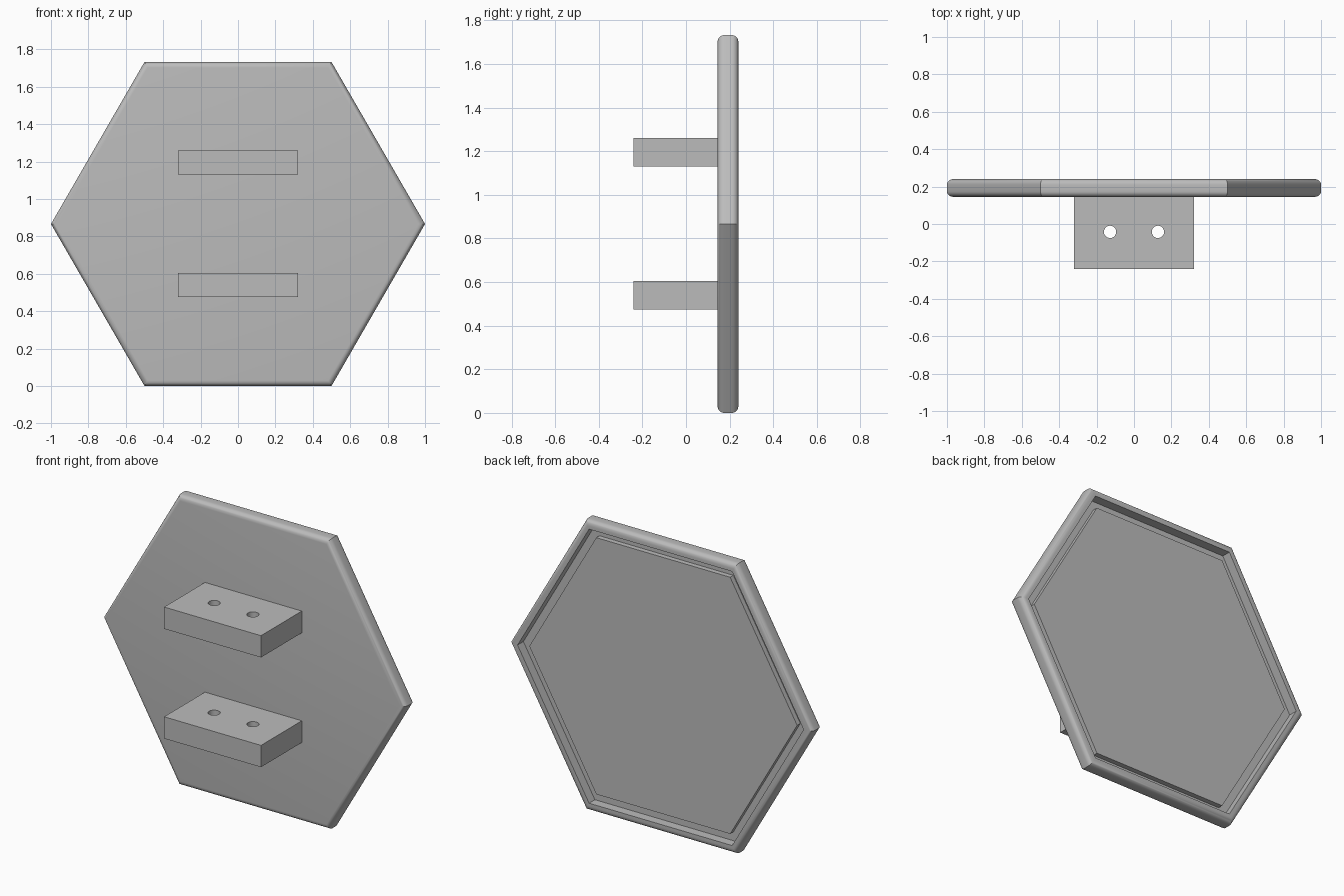
import bpy, bmesh, math

cube = bpy.data.objects.get("Cube")
if cube:
    bpy.data.objects.remove(cube, do_unlink=True)

grey = bpy.data.materials.new("plain grey")
grey.use_nodes = True
grey.diffuse_color = (0.5, 0.5, 0.5, 1)
grey.node_tree.nodes["Principled BSDF"].inputs["Base Color"].default_value = grey.diffuse_color

APOTHEM = math.sqrt(3) / 2
FRONT, BACK, ROUND = 0.145, 0.24, 0.03


def add_object(name, bm):
    bmesh.ops.recalc_face_normals(bm, faces=bm.faces)
    mesh = bpy.data.meshes.new(name)
    bm.to_mesh(mesh)
    bm.free()
    mesh.materials.append(grey)
    obj = bpy.data.objects.new(name, mesh)
    bpy.context.collection.objects.link(obj)
    return obj


def smooth(obj):
    bpy.ops.object.select_all(action="DESELECT")
    obj.select_set(True)
    bpy.context.view_layer.objects.active = obj
    bpy.ops.object.shade_smooth_by_angle(angle=math.radians(30))


# Hexagonal panel: a profile of (apothem, depth) lofted around six sides
def rounded(y_centre, start):
    angles = [math.radians(start + 15 * i) for i in range(7)]
    return [(APOTHEM - ROUND + ROUND * math.cos(a), y_centre + ROUND * math.sin(a))
            for a in angles]


profile = rounded(FRONT + ROUND, -90) + rounded(BACK - ROUND, 0)
profile += [(0.818, BACK), (0.818, 0.185),      # rim and groove wall
            (0.766, 0.185), (0.766, 0.215)]     # groove floor and raised centre

bm = bmesh.new()
rings = []
for apothem, y in profile:
    r = apothem / APOTHEM
    rings.append([bm.verts.new((r * math.cos(k * math.pi / 3), y,
                                APOTHEM + r * math.sin(k * math.pi / 3)))
                  for k in range(6)])
for a, b in zip(rings, rings[1:]):
    for k in range(6):
        n = (k + 1) % 6
        bm.faces.new((a[k], a[n], b[n], b[k]))
bm.faces.new(rings[0])
bm.faces.new(rings[-1])
smooth(add_object("hexagonal_panel", bm))


# Mounting tabs: blocks with two vertical screw holes
def mounting_tab(name, z_low, z_high):
    bm = bmesh.new()
    bmesh.ops.create_cube(bm, size=1)
    for v in bm.verts:
        v.co.x *= 0.64
        v.co.y = -0.24 if v.co.y < 0 else FRONT + 0.005
        v.co.z = z_low if v.co.z < 0 else z_high
    tab = add_object(name, bm)

    bm = bmesh.new()
    for x in (-0.128, 0.128):
        made = bmesh.ops.create_cone(bm, cap_ends=True, segments=32,
                                     radius1=0.033, radius2=0.033, depth=0.4)
        bmesh.ops.translate(bm, verts=made["verts"],
                            vec=(x, -0.042, (z_low + z_high) / 2))
    cutter = add_object(name + "_hole_cutter", bm)
    cut = tab.modifiers.new("screw holes", "BOOLEAN")
    cut.operation = "DIFFERENCE"
    cut.solver = "EXACT"
    cut.object = cutter
    bpy.context.view_layer.objects.active = tab
    bpy.ops.object.modifier_apply(modifier=cut.name)
    bpy.data.objects.remove(cutter, do_unlink=True)
    smooth(tab)


mounting_tab("upper_mounting_tab", 1.13, 1.26)
mounting_tab("lower_mounting_tab", 0.475, 0.605)
